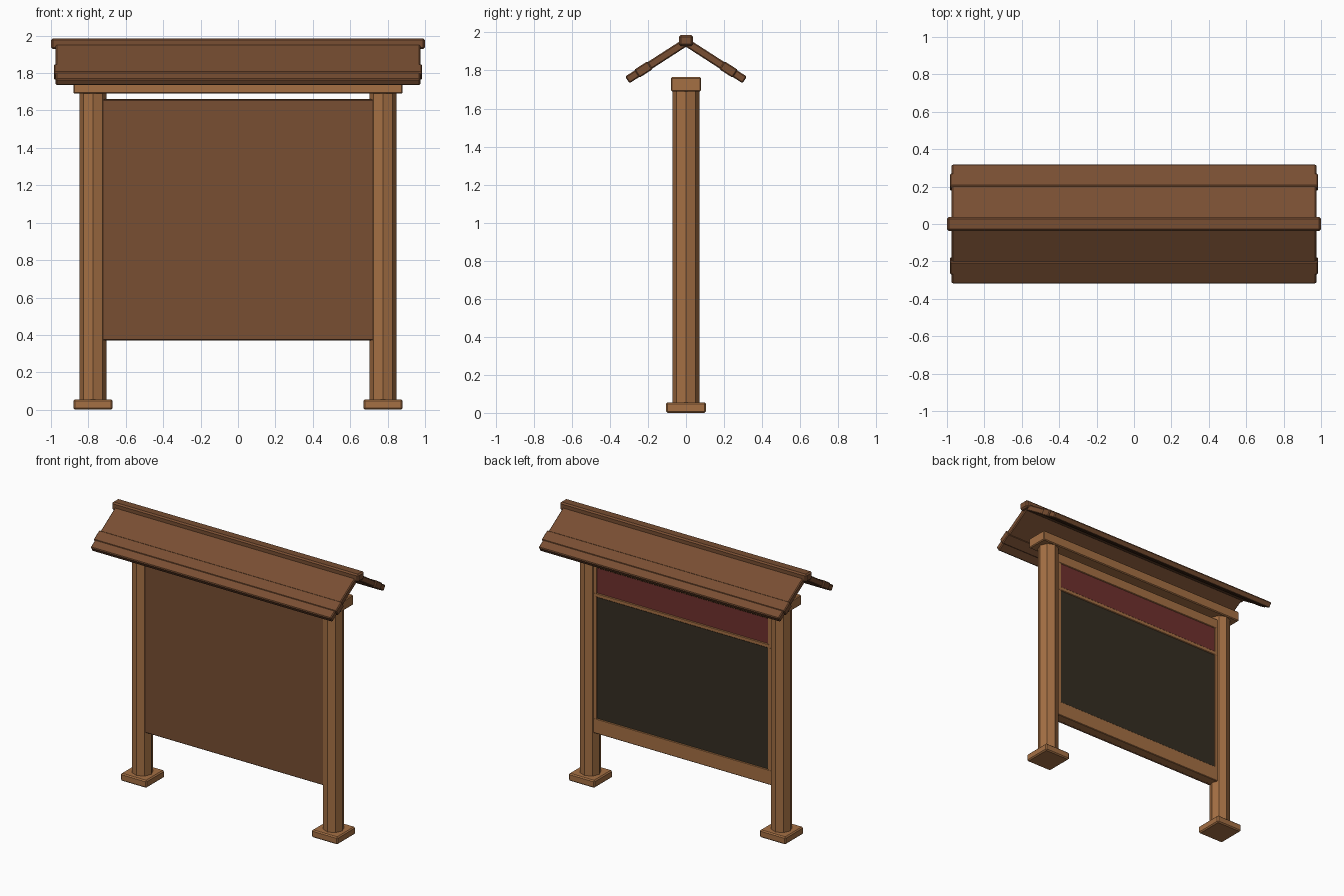
import bpy
from math import atan2, cos, sin

cube = bpy.data.objects.get("Cube")
if cube:
    bpy.data.objects.remove(cube, do_unlink=True)


def material(name, rgb):
    """Flat material from 8-bit sRGB values, stored as linear."""
    lin = [((c / 255 + 0.055) / 1.055) ** 2.4 for c in rgb] + [1]
    m = bpy.data.materials.new(name)
    m.use_nodes = True
    m.diffuse_color = lin
    m.node_tree.nodes["Principled BSDF"].inputs["Base Color"].default_value = lin
    return m


TAN = material("light wood", (165, 112, 68))
BROWN = material("dark wood", (120, 78, 50))
RED = material("red header", (112, 49, 45))
DARK = material("dark board", (53, 46, 34))


def finish(obj, name, mat, bevel):
    obj.name = name
    obj.data.materials.append(mat)
    if bevel:
        mod = obj.modifiers.new("Bevel", "BEVEL")
        mod.width, mod.segments = bevel, 1
    return obj


def box(name, center, size, mat, bevel=0.0, tilt=0.0):
    bpy.ops.mesh.primitive_cube_add(size=1, location=center)
    obj = bpy.context.object
    obj.scale = size
    bpy.ops.object.transform_apply(location=False, rotation=False, scale=True)
    obj.rotation_euler.x = tilt
    return finish(obj, name, mat, bevel)


def span(name, x, y, z, mat, bevel=0.0):
    """Box from (min, max) pairs."""
    axes = (x, y, z)
    return box(name, [(a + b) / 2 for a, b in axes], [b - a for a, b in axes], mat, bevel)


# Posts and feet
for side, s in (("left", 1), ("right", -1)):
    bpy.ops.mesh.primitive_cylinder_add(vertices=8, radius=0.072, depth=1.68,
                                        location=(s * 0.775, 0, 0.86))
    finish(bpy.context.object, side + "_post", TAN, 0)
    box(side + "_foot", (s * 0.775, 0, 0.0275), (0.21, 0.21, 0.055), TAN, 0.008)

# Cross beam over the posts
span("cross_beam", (-0.88, 0.88), (-0.08, 0.08), (1.69, 1.765), TAN, 0.006)

# Notice panel: plain front, framed back
W = (-0.74, 0.74)
span("front_panel", W, (-0.045, -0.02), (0.372, 1.658), BROWN, 0.004)
RAIL_Y = (-0.025, 0.042)
for name, z in (("bottom_rail", (0.37, 0.48)), ("middle_rail", (1.37, 1.40)),
                ("top_rail", (1.585, 1.66))):
    span(name, W, RAIL_Y, z, TAN, 0.004)
for side, s in (("left", 1), ("right", -1)):
    box(side + "_stile", (s * 0.72, 0.0085, 1.015), (0.05, 0.066, 1.28), TAN)
span("notice_board", (-0.70, 0.70), (-0.022, 0.036), (0.47, 1.38), DARK)
span("header_board", (-0.70, 0.70), (-0.022, 0.036), (1.39, 1.60), RED)

# Pitched roof
PITCH = atan2(0.187, 0.29)
THICK = 0.042


def roof_part(name, side, top_y, top_z, size):
    """Slab lying in the roof plane, placed by its top-surface middle."""
    y = top_y - sin(PITCH) * THICK / 2
    z = top_z - cos(PITCH) * THICK / 2
    box(name, (0, side * y, z), size, BROWN, 0.006, -side * PITCH)


for label, s in (("back", 1), ("front", -1)):
    roof_part(label + "_roof_slab", s, 0.165, 1.868, (1.95, 0.369, THICK))
    roof_part(label + "_roof_batten", s, 0.235, 1.823, (1.97, 0.083, THICK + 0.008))
box("roof_ridge", (0, 0, 1.957), (2.0, 0.075, 0.058), BROWN, 0.01)
